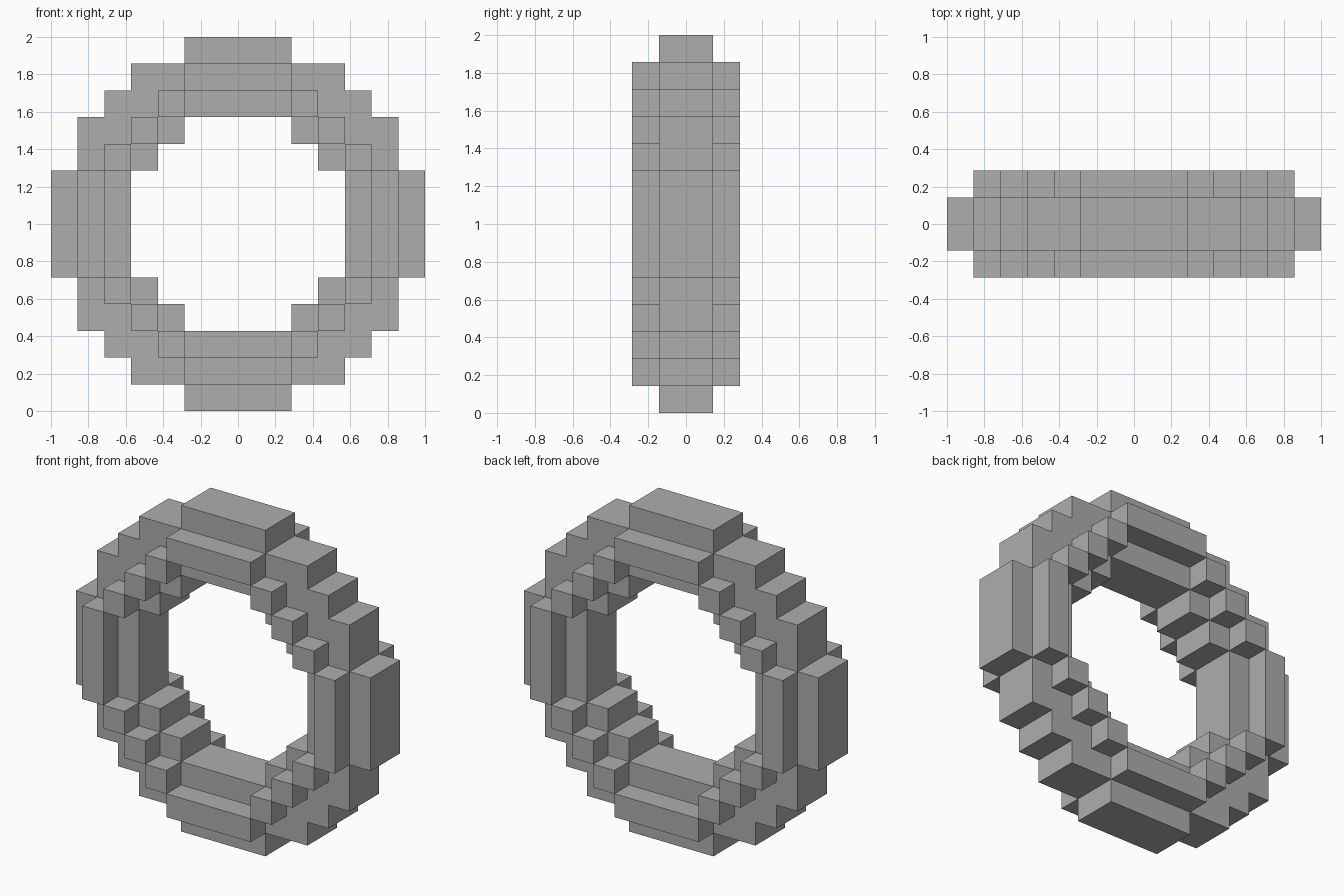
import bpy
import bmesh
from mathutils import Vector

if "Cube" in bpy.data.objects:
    bpy.data.objects.remove(bpy.data.objects["Cube"], do_unlink=True)

UNIT = 1 / 7

# Stepped ring spans per row, counted out from the centre: (inner, outer)
CORE = [(4, 7), (4, 7), (3, 6), (2, 6), (0, 5), (0, 4), (0, 2)]
RIB = [(5, 6), (5, 6), (4, 5), (3, 4), (2, 3), (0, 2)]


def mirrored(i):
    return (i, -1 - i)


def ring_cells(rows, layer):
    """Mirror one quarter of a stepped ring to all sides."""
    cells = set()
    for row, (inner, outer) in enumerate(rows):
        for col in range(inner, outer):
            cells |= {(x, y, z) for x in mirrored(col)
                      for y in mirrored(layer) for z in mirrored(row)}
    return cells


# Thick core ring with a raised rib on the front and back
cells = ring_cells(CORE, 0) | ring_cells(RIB, 1)

# Outer skin of the blocks
bm = bmesh.new()
corners = {}


def corner(p):
    key = tuple(round(c) for c in p)
    if key not in corners:
        corners[key] = bm.verts.new(Vector(key) * UNIT + Vector((0, 0, 1)))
    return corners[key]


for cell in cells:
    for axis in range(3):
        for side in (0, 1):
            step = [0, 0, 0]
            step[axis] = 2 * side - 1
            if tuple(c + s for c, s in zip(cell, step)) in cells:
                continue
            u, v = Vector((0, 0, 0)), Vector((0, 0, 0))
            u[(axis + 1) % 3] = 1
            v[(axis + 2) % 3] = 1
            base = Vector(cell)
            base[axis] += side
            loop = [base, base + u, base + u + v, base + v]
            if not side:
                loop.reverse()
            bm.faces.new([corner(p) for p in loop])

# Merge flat neighbouring squares
bmesh.ops.dissolve_limit(bm, angle_limit=0.01, verts=bm.verts, edges=bm.edges)

mesh = bpy.data.meshes.new("block_ring")
bm.to_mesh(mesh)
bm.free()
ring = bpy.data.objects.new("block_ring", mesh)
bpy.context.collection.objects.link(ring)

# Plain grey
colour = (0.42, 0.42, 0.42, 1)
grey = bpy.data.materials.new("grey")
grey.use_nodes = True
grey.diffuse_color = colour
grey.node_tree.nodes["Principled BSDF"].inputs["Base Color"].default_value = colour
mesh.materials.append(grey)
